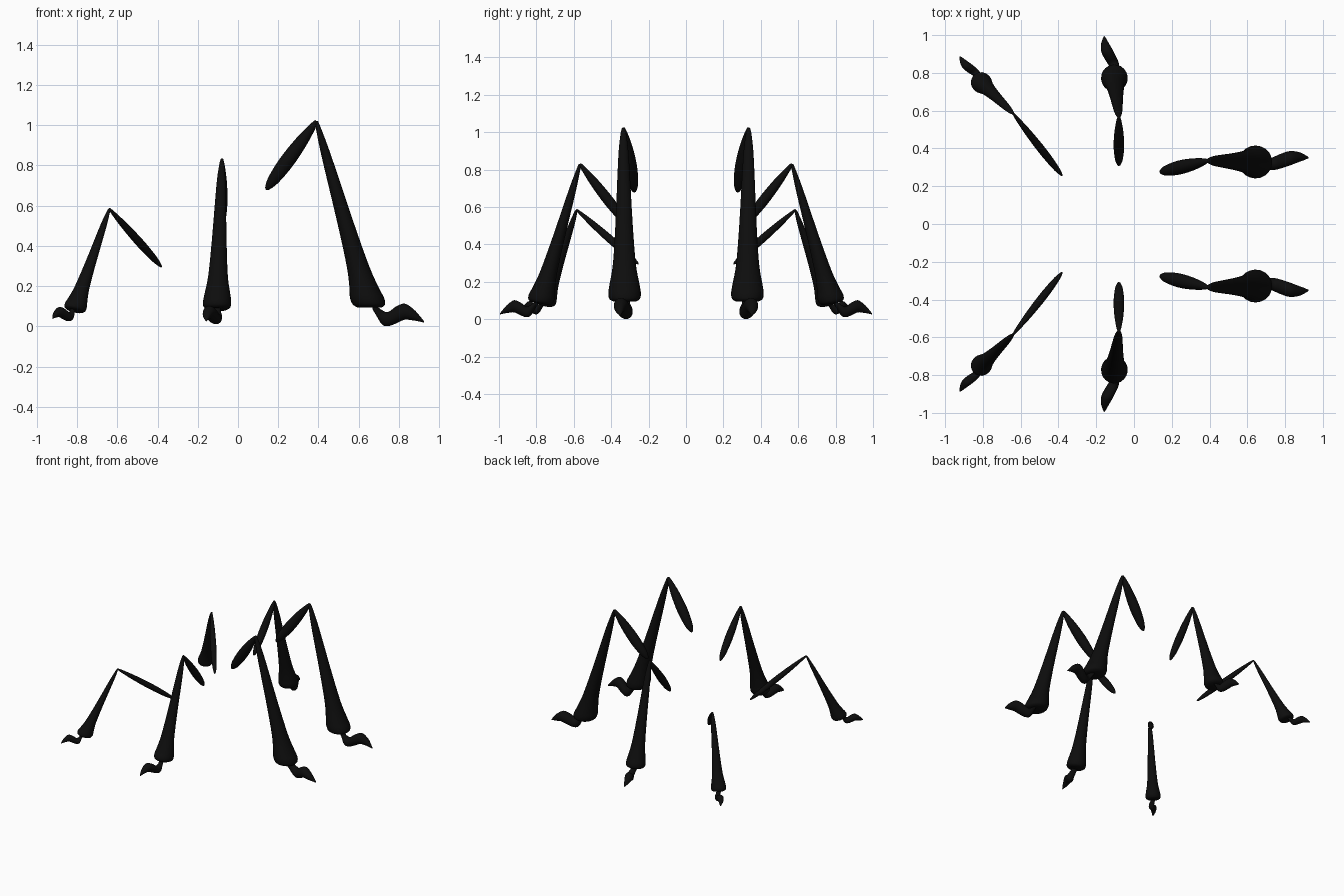
import bpy, bmesh, math
from mathutils import Vector

if "Cube" in bpy.data.objects:
    bpy.data.objects.remove(bpy.data.objects["Cube"])

black = bpy.data.materials.new("matte black")
black.diffuse_color = (0.004, 0.004, 0.004, 1)
black.use_nodes = True
black.node_tree.nodes["Principled BSDF"].inputs["Base Color"].default_value = black.diffuse_color


def loft(name, rings):
    """Skin a list of point rings into a closed smooth object."""
    bm = bmesh.new()
    loops = [[bm.verts.new(p) for p in r] for r in rings]
    n = len(loops[0])
    for a, b in zip(loops, loops[1:]):
        for i in range(n):
            bm.faces.new((a[i], a[(i + 1) % n], b[(i + 1) % n], b[i]))
    bm.faces.new(loops[0])
    bm.faces.new(loops[-1])
    bmesh.ops.recalc_face_normals(bm, faces=bm.faces)
    me = bpy.data.meshes.new(name)
    bm.to_mesh(me)
    bm.free()
    me.materials.append(black)
    ob = bpy.data.objects.new(name, me)
    bpy.context.collection.objects.link(ob)
    for p in me.polygons:
        p.use_smooth = True
    return ob


def ring(c, u, v, n=20):
    return [c + u * math.cos(2 * math.pi * i / n) + v * math.sin(2 * math.pi * i / n)
            for i in range(n)]


def resample(rows, steps=4):
    """Catmull-Rom interpolation between profile rows."""
    out = []
    for i in range(len(rows) - 1):
        p = [rows[max(0, min(len(rows) - 1, i + k))] for k in (-1, 0, 1, 2)]
        for s in range(steps):
            t = s / steps
            out.append([0.5 * (2 * b + (c - a) * t + (2 * a - 5 * b + 4 * c - d) * t * t
                               + (3 * b - a - 3 * c + d) * t ** 3) for a, b, c, d in zip(*p)])
    return out + [list(rows[-1])]


def flip(rings, side):
    return [[Vector((p.x, p.y * side, p.z)) for p in r] for r in rings]


# spindle: position along, relative radius
SPINDLE = [(0, .08), (.03, .38), (.15, .78), (.4, 1), (.68, .86), (.9, .52), (1, .25)]
# shin: position along, sideways half width, outward half width
SHIN = [(0, .008, .008), (.03, .015, .012), (.12, .025, .020), (.24, .032, .027),
        (.55, .046, .041), (.78, .061, .056), (.9, .080, .074), (.95, .087, .085),
        (.985, .082, .080), (1, .060, .062)]
# foot: distance out, sideways shift, height, half width, half height
FOOT = [(.015, 0, .105, .028, .022), (.035, -.008, .075, .026, .026), (.06, -.018, .045, .030, .036),
        (.09, -.014, .036, .035, .035), (.13, -.004, .056, .038, .042), (.175, .006, .073, .037, .040),
        (.22, .008, .057, .026, .028), (.25, .004, .038, .014, .014), (.27, 0, .023, .003, .004)]

# name, hip end, knee, ankle, thigh radius, size, foot angle, foot base height, sole tilt
LEGS = [
    ("front", (.14, .275, .68), (.39, .335, 1.02), (.655, .328, .095), .037, 1.0, 5, 0, 0),
    ("middle", (-.08, .31, .50), (-.08, .567, .83), (-.105, .782, .085), .028, .81, 104, .01, .2),
    ("rear", (-.38, .255, .295), (-.64, .585, .585), (-.815, .755, .078), .021, .63, 129, .025, .33),
]

Z = Vector((0, 0, 1))
for name, hip, knee, ankle, rad, size, ang, base, tilt in LEGS:
    hip, knee, ankle = Vector(hip), Vector(knee), Vector(ankle)

    # thin upper leg
    axis = (knee - hip).normalized()
    u = axis.cross(Z).normalized()
    v = axis.cross(u)
    thigh = [ring(hip.lerp(knee, t), u * rad * r, v * rad * r) for t, r in resample(SPINDLE)]

    # flared lower leg, rings level at the knee and tilted toward the sole
    out = (ankle - knee)
    out.z = 0
    out.normalize()
    side = Z.cross(out)
    shin = [ring(knee.lerp(ankle, t), side * max(w, .004) * size,
                 (out + Z * tilt * t) * max(d, .004) * size) for t, w, d in resample(SHIN)]

    # wavy pointed foot
    a = math.radians(ang)
    fo = Vector((math.cos(a), math.sin(a), 0))
    fs = Z.cross(fo)
    foot = [ring(Vector((ankle.x, ankle.y, base)) + (fo * d + fs * l + Z * z) * size,
                 fs * w * size, Z * h * size) for d, l, z, w, h in resample(FOOT)]

    for s, tag in ((1, "far"), (-1, "near")):
        loft(f"{name}_upper_leg_{tag}", flip(thigh, s))
        loft(f"{name}_lower_leg_{tag}", flip(shin, s))
        loft(f"{name}_foot_{tag}", flip(foot, s))
